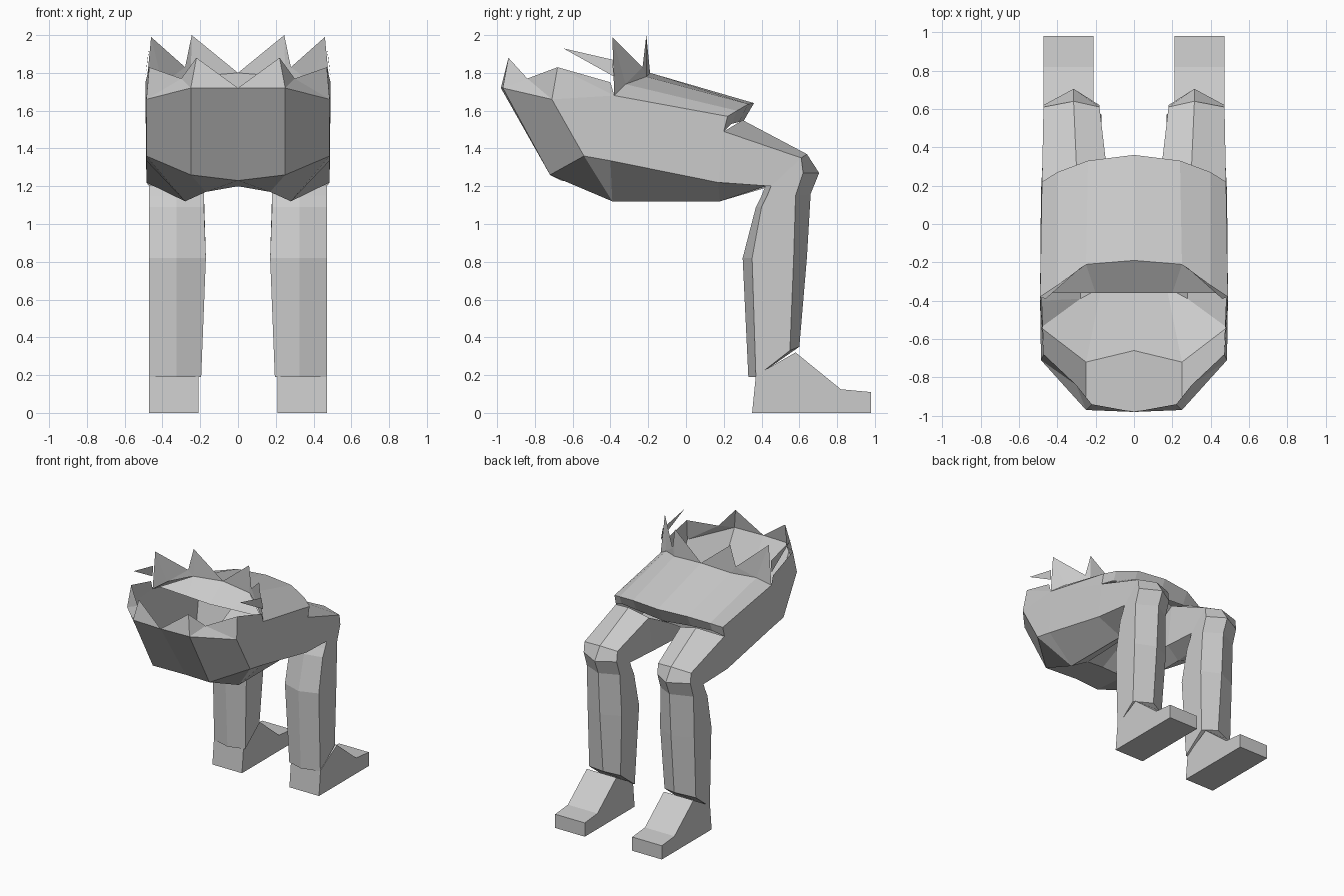
import bpy
import bmesh

# Remove only the default object
default_cube = bpy.data.objects.get("Cube")
if default_cube:
    bpy.data.objects.remove(default_cube, do_unlink=True)


def make_material(name, colour):
    material = bpy.data.materials.new(name)
    material.use_nodes = True
    material.diffuse_color = colour
    material.node_tree.nodes["Principled BSDF"].inputs["Base Color"].default_value = colour
    return material


grey = make_material("plain grey", (0.6, 0.6, 0.6, 1))


def finish(name, mesh_builder):
    """Clean the half mesh, mirror it across the centre and shade it flat."""
    bmesh.ops.remove_doubles(mesh_builder, verts=mesh_builder.verts, dist=0.001)
    bmesh.ops.recalc_face_normals(mesh_builder, faces=mesh_builder.faces)
    mesh = bpy.data.meshes.new(name)
    mesh_builder.to_mesh(mesh)
    mesh_builder.free()
    mesh.materials.append(grey)
    part = bpy.data.objects.new(name, mesh)
    bpy.context.collection.objects.link(part)
    mirror = part.modifiers.new("mirror", "MIRROR")
    mirror.use_clip = True
    mirror.merge_threshold = 0.001
    return part


def add_face(mesh_builder, corners):
    """Add a face, skipping corners that coincide."""
    unique = list(dict.fromkeys(corners))
    if len(unique) > 2:
        mesh_builder.faces.new([mesh_builder.verts.new(corner) for corner in unique])


def add_loft(mesh_builder, rows, closed=False, capped=False):
    """Join neighbouring rows of points with quads."""
    for lower, upper in zip(rows, rows[1:]):
        count = len(lower)
        for i in range(count if closed else count - 1):
            j = (i + 1) % count
            add_face(mesh_builder, (lower[i], lower[j], upper[j], upper[i]))
    if capped:
        add_face(mesh_builder, rows[0])
        add_face(mesh_builder, rows[-1])


def loft(name, rows, closed=False, capped=False):
    mesh_builder = bmesh.new()
    add_loft(mesh_builder, rows, closed, capped)
    return finish(name, mesh_builder)


def triangles(name, faces):
    mesh_builder = bmesh.new()
    for corners in faces:
        add_face(mesh_builder, corners)
    return finish(name, mesh_builder)


# Shared corner points of the hips
back_middle = (0, -.98, 1.72)
back_corner = (.25, -.97, 1.72)
side_corner = (.485, -.71, 1.66)
side_rim = (.49, -.38, 1.68)
side_low = (.485, -.4, 1.335)
seat_low = (.28, -.39, 1.12)
seat_inner = (.17, -.33, 1.17)
seat_middle = (0, -.36, 1.2)
lap_side = (.48, .22, 1.57)
thigh_outer_top = (.48, .2, 1.49)
thigh_outer_low = (.485, .17, 1.22)
thigh_bottom = (.28, .18, 1.12)
thigh_inner_low = (.16, .2, 1.2)
thigh_inner_top = (.14, .27, 1.5)
thigh_top = (.3, .3, 1.55)

# Open seat shell
loft("seat_shell", [
    [back_middle, back_corner, side_corner, side_rim],
    [(0, -.66, 1.23), (.25, -.72, 1.26), (.485, -.54, 1.36), side_low],
    [seat_middle, seat_inner, seat_low, seat_low],
])

# Sides and underside of the hips
loft("hip_underside", [
    [side_rim, side_rim, side_low, seat_low, seat_inner, seat_inner, seat_middle],
    [lap_side, thigh_outer_top, thigh_outer_low, thigh_bottom,
     thigh_inner_low, thigh_inner_top, (0, .29, 1.52)],
])

# Lap with its folded front edge
rim_middle = (0, -.19, 1.8)
rim_inner = (.25, -.21, 1.78)
rim_outer = (.4, -.32, 1.74)
loft("lap", [
    [rim_middle, rim_inner, rim_outer, side_rim],
    [(0, .36, 1.64), (.24, .33, 1.635), (.4, .27, 1.6), lap_side],
    [(0, .29, 1.52), (.24, .28, 1.54), (.4, .24, 1.53), thigh_outer_top],
])

# Sloping inner band of the opening
loft("waist_band", [
    [rim_middle, rim_inner, side_rim],
    [(0, -.36, 1.68), (.2, -.36, 1.69), (.43, -.36, 1.7)],
])

# Torn teeth around the opening
back_valley = (.3, -.84, 1.77)
side_tip = (.47, -.68, 1.83)
triangles("back_teeth", [
    (back_middle, back_corner, (.22, -.94, 1.88)),
    (back_corner, back_valley, (.22, -.94, 1.88)),
    (back_corner, side_corner, back_valley),
    (back_valley, side_corner, side_tip),
    (side_corner, side_rim, side_tip),
    (side_rim, (.49, -.4, 1.75), side_tip),
])
inner_tip = (.245, -.21, 2)
outer_tip = (.46, -.39, 1.99)
front_valley = (.28, -.23, 1.83)
triangles("front_teeth", [
    (rim_middle, rim_inner, inner_tip),
    (rim_inner, front_valley, inner_tip),
    (rim_inner, rim_outer, front_valley),
    (front_valley, rim_outer, outer_tip),
    (rim_outer, side_rim, outer_tip),
    ((.48, -.39, 1.87), (.49, -.38, 1.78), (.47, -.65, 1.93)),
])


def leg_ring(calf, back, side, front, back_z, side_z, front_z, inner=.18):
    """Six-sided leg section, listed from the outer front corner round the back."""
    return [(.472, side, side_z), (.47, back, back_z), (.325, calf, back_z),
            (inner, back, back_z), (inner, side, side_z), (.315, front, front_z)]


# Thigh, knee and shin
loft("leg", [
    [thigh_outer_top, thigh_outer_low, thigh_bottom,
     thigh_inner_low, thigh_inner_top, thigh_top],
    leg_ring(.42, .45, .61, .64, 1.2, 1.35, 1.37),
    leg_ring(.40, .43, .62, .705, 1.15, 1.27, 1.27),
    leg_ring(.37, .4, .58, .66, 1.09, 1.15, 1.16),
    leg_ring(.3, .35, .57, .64, .82, .82, .82, inner=.17),
    leg_ring(.33, .37, .55, .6, .19, .33, .35, inner=.195),
], closed=True, capped=True)

# Foot with a low flat toe
foot_profile = [(.35, 0), (.98, 0), (.98, .11), (.82, .125), (.58, .32), (.37, .2)]
loft("foot", [
    [(x, y, z) for y, z in foot_profile] for x in (.21, .472)
], closed=True, capped=True)
